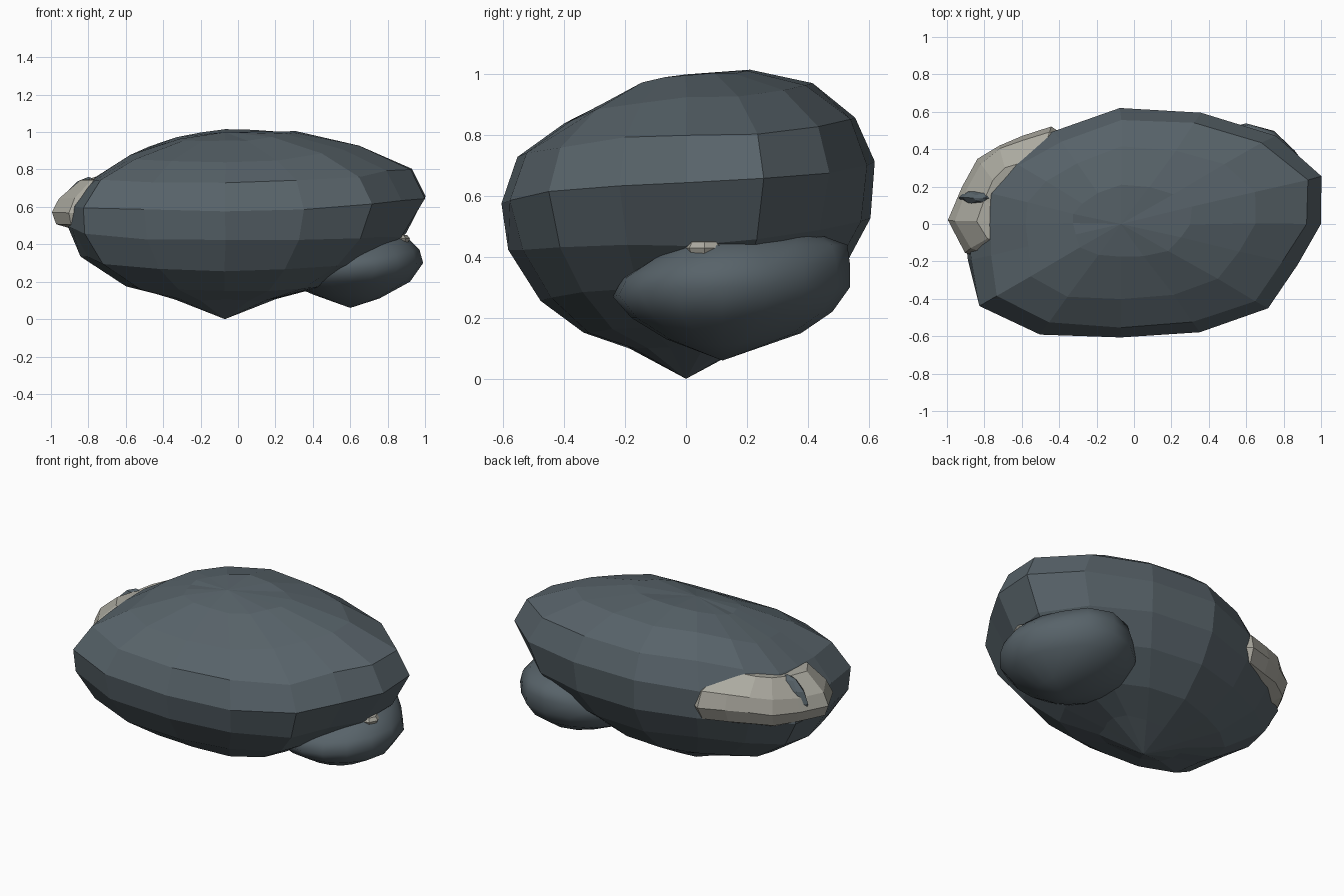
import bpy
import math
import random
from mathutils import Vector

random.seed(4)
if "Cube" in bpy.data.objects:
    bpy.data.objects.remove(bpy.data.objects["Cube"], do_unlink=True)


def make_material(name, rgb):
    mat = bpy.data.materials.new(name)
    mat.use_nodes = True
    mat.diffuse_color = (*rgb, 1)
    mat.node_tree.nodes["Principled BSDF"].inputs["Base Color"].default_value = (*rgb, 1)
    return mat


slate = make_material("slate grey", (0.097, 0.125, 0.143))
sandstone = make_material("pale sandstone", (0.41, 0.4, 0.35))


def lump(name, centre, radii, base, top, profiles, mat, outline=(1,) * 16, rough=0, smooth=False):
    """Closed stone: an outline seen from above, lofted through side profiles
    (radius, height) given for the right, back, left and front directions."""
    cx, cy = centre
    count = len(outline)
    rings = len(profiles[0])
    verts = [Vector((cx, cy, base))]
    for ring in range(rings):
        for i, reach in enumerate(outline):
            angle = math.tau * i / count
            quarter, part = divmod(4 * i / count, 1)
            quarter = int(quarter)
            blend = math.sin(part * math.pi / 2) ** 2
            r0, z0 = profiles[quarter][ring]
            r1, z1 = profiles[(quarter + 1) % 4][ring]
            r = reach * (r0 + (r1 - r0) * blend)
            point = Vector((cx + radii[0] * r * math.cos(angle),
                            cy + radii[1] * r * math.sin(angle),
                            z0 + (z1 - z0) * blend))
            verts.append(point + Vector([random.uniform(-rough, rough) for _ in range(3)]))
    verts.append(Vector((cx, cy, top)))

    last = len(verts) - 1
    faces = []
    for i in range(count):
        j = (i + 1) % count
        faces.append((0, 1 + j, 1 + i))
        for ring in range(rings - 1):
            low = 1 + ring * count
            faces.append((low + i, low + j, low + count + j, low + count + i))
        high = 1 + (rings - 1) * count
        faces.append((high + i, high + j, last))

    mesh = bpy.data.meshes.new(name)
    mesh.from_pydata(verts, [], faces)
    mesh.materials.append(mat)
    mesh.polygons.foreach_set("use_smooth", [smooth] * len(faces))
    mesh.update()
    obj = bpy.data.objects.new(name, mesh)
    bpy.context.scene.collection.objects.link(obj)
    return obj


# Large faceted boulder
right = [(.25, .11), (.5, .18), (.72, .3), (.88, .44), (1, .65), (.93, .8), (.67, .92), (.35, 1)]
back = [(.3, .1), (.58, .2), (.84, .36), (.98, .53), (1, .71), (.9, .86), (.67, .97), (.34, 1.01)]
left = [(.33, .11), (.62, .18), (.91, .34), (1, .5), (.97, .6), (.83, .75), (.6, .87), (.3, .96)]
front = [(.31, .1), (.56, .15), (.79, .26), (.95, .42), (1, .58), (.9, .73), (.66, .84), (.28, .95)]
lump("boulder", (-.07, 0), (1.07, .61), 0, 1, (right, back, left, front), slate,
     outline=(1, 1.09, 1.09, 1.05, 1.01, .88, .83, .83, .79, .83, 1.02, 1.05, 1, 1.02, 1.04, .95),
     rough=.006)

# Smooth pebble tucked under the right end
right = [(.4, .11), (.82, .2), (1, .3), (.95, .37), (.77, .44), (.4, .46)]
back = [(.63, .15), (.88, .22), (1.02, .3), (1.02, .38), (1, .44), (.73, .48)]
left = [(.5, .13), (.8, .18), (.95, .25), (.95, .3), (.75, .36), (.4, .42)]
front = [(.45, .13), (.73, .2), (.88, .27), (.8, .33), (.55, .39), (.3, .43)]
lump("pebble", (.6, .12), (.39, .41), .06, .45, (right, back, left, front), slate,
     outline=(1, .97, .93, .98) + (1,) * 12, smooth=True)

# Pale stone showing around the back of the left end
rim = [(.72, .48), (.93, .51), (1, .57), (.9, .65), (.6, .74)]
back_rim = [(.75, .49), (.94, .53), (1, .61), (.95, .7), (.7, .79)]
lump("pale_stone", (-.6, .02), (.36, .48), .46, .76, (rim, back_rim, rim, rim), sandstone,
     outline=(.5, .6, 1.2, 1.12, .93, .91, .95, .97, 1.11, .93, .65, .5, .5, .5, .5, .5),
     rough=.006)

# Dark chip splitting the pale stone, and a pale chip above the pebble
chip = [(.9, .56), (1, .61), (.85, .68), (.45, .74)]
lump("dark_chip", (-.8, .14), (.135, .055), .5, .76, [chip] * 4, slate,
     outline=(1,) * 8, rough=.006)
sliver = [(.8, .4), (1, .43), (.8, .45)]
lump("pale_chip", (.84, .06), (.08, .07), .37, .455, [sliver] * 4, sandstone, outline=(1,) * 8)
